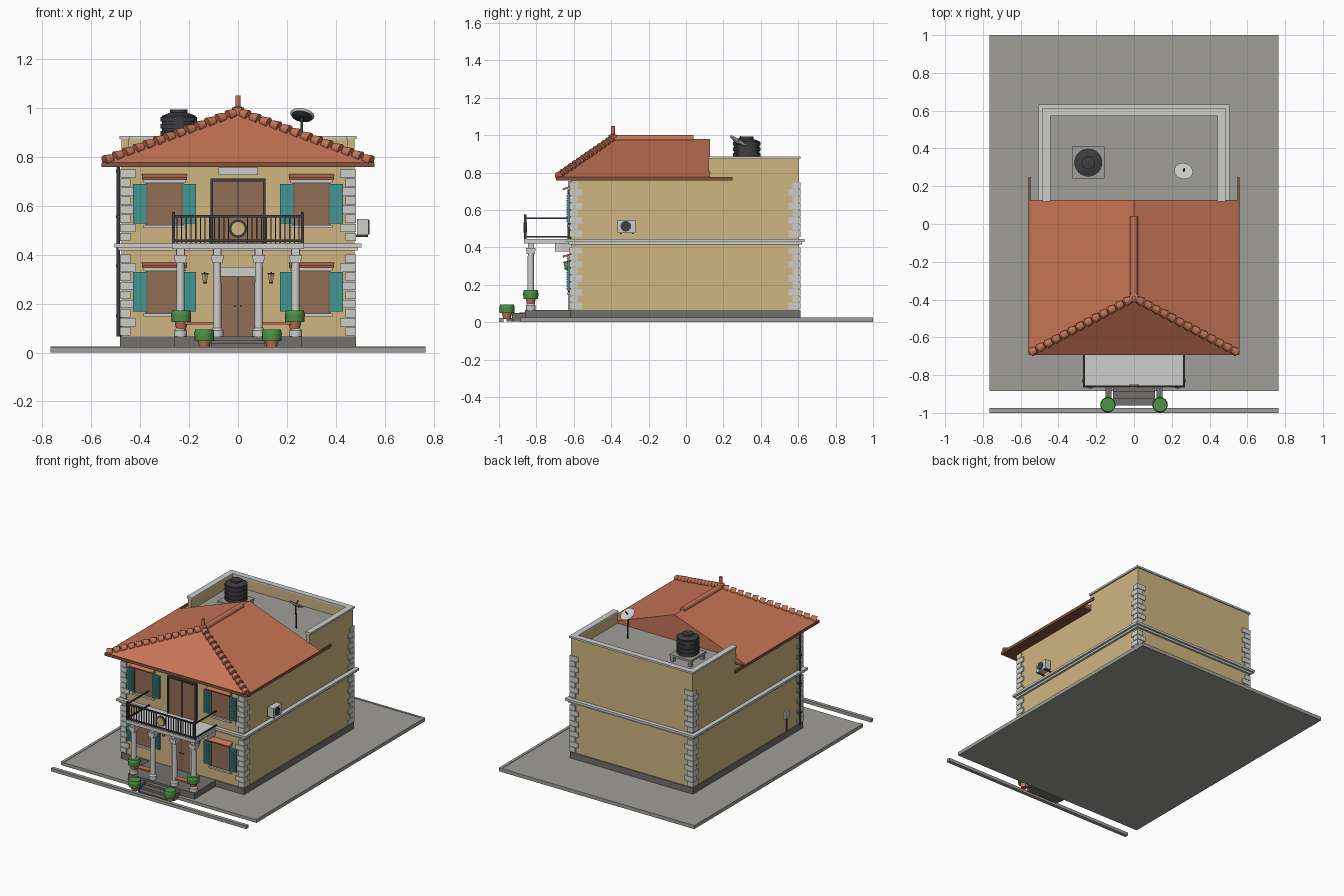
import bpy, bmesh, math
from mathutils import Matrix, Vector

cube = bpy.data.objects.get("Cube")
if cube:
    bpy.data.objects.remove(cube, do_unlink=True)


def material(name, r, g, b):
    lin = [(c / 255 / 12.92 if c < 10 else ((c / 255 + 0.055) / 1.055) ** 2.4) for c in (r, g, b)]
    m = bpy.data.materials.new(name)
    m.use_nodes = True
    m.diffuse_color = (*lin, 1)
    m.node_tree.nodes["Principled BSDF"].inputs["Base Color"].default_value = (*lin, 1)
    return m


WALL = material("ochre plaster", 208, 182, 130)
ROOF = material("terracotta", 198, 116, 86)
WOOD = material("brown wood", 146, 110, 85)
FASCIA = material("dark brown wood", 132, 84, 60)
TEAL = material("teal paint", 66, 150, 150)
STONE = material("pale stone", 206, 206, 204)
PAVING = material("grey paving", 160, 159, 154)
PLINTH = material("dark grey stone", 114, 112, 110)
METAL = material("charcoal metal", 62, 62, 66)
LEAF = material("leaf green", 78, 148, 72)


class Part:
    """Collects primitives into one named object."""

    def __init__(self, name, mat):
        self.name, self.mat, self.bm = name, mat, bmesh.new()

    def box(self, x0, x1, y0, y1, z0, z1, rot=None):
        centre = Matrix.Translation(((x0 + x1) / 2, (y0 + y1) / 2, (z0 + z1) / 2))
        size = Matrix.Diagonal((abs(x1 - x0), abs(y1 - y0), abs(z1 - z0), 1))
        bmesh.ops.create_cube(self.bm, size=1, matrix=centre @ (rot or Matrix()) @ size)
        return self

    def rod(self, a, b, r0, r1=None, sides=12):
        a, b = Vector(a), Vector(b)
        turn = (b - a).to_track_quat('Z', 'Y').to_matrix().to_4x4()
        bmesh.ops.create_cone(self.bm, cap_ends=True, segments=sides, radius1=r0,
                              radius2=r0 if r1 is None else r1, depth=(b - a).length,
                              matrix=Matrix.Translation((a + b) / 2) @ turn)
        return self

    def lathe(self, x, y, profile, sides=24):
        for (r0, z0), (r1, z1) in zip(profile, profile[1:]):
            if z1 > z0:
                self.rod((x, y, z0), (x, y, z1), r0, r1, sides)
        return self

    def done(self, smooth=False):
        me = bpy.data.meshes.new(self.name)
        self.bm.to_mesh(me)
        self.bm.free()
        me.materials.append(self.mat)
        ob = bpy.data.objects.new(self.name, me)
        bpy.context.collection.objects.link(ob)
        if smooth:
            bpy.ops.object.select_all(action='DESELECT')
            ob.select_set(True)
            bpy.context.view_layer.objects.active = ob
            bpy.ops.object.shade_smooth_by_angle(angle=math.radians(40))
        return ob


SIDES = (-1, 1)
FRONT, BACK, HALF = -0.615, 0.605, 0.475

# Ground, kerb and plinth
Part("ground_slab", PAVING).box(-.765, .765, -.885, 1, 0, .022).done()
kerb = Part("kerbs", PAVING).box(-.765, .765, -1, -.975, 0, .022).box(-.745, .745, .985, 1, .02, .025)
for s in SIDES:
    kerb.box(s * .765, s * .745, -.885, 1, .02, .025)
kerb.done()
plinth = Part("plinth", PLINTH).box(-.482, .482, FRONT - .006, BACK + .006, .02, .065)
plinth.box(-.26, .26, -.86, FRONT, .02, .065).done()
steps = Part("front_steps", PLINTH)
for y, z in ((-.89, .052), (-.925, .038), (-.96, .022)):
    steps.box(-.11, .11, y, -.86, .005, z)
for s in SIDES:
    steps.box(s * .12, s * .15, -.93, -.86, .005, .05)
steps.done()

# House body, parapet and roof deck
walls = Part("house_walls", WALL).box(-HALF, HALF, FRONT, BACK, .06, .795)
walls.box(-HALF, HALF, BACK - .03, BACK, .79, .873)
cap = Part("parapet_cap", STONE).box(-.485, .485, BACK - .033, BACK + .008, .872, .885)
for s in SIDES:
    walls.box(s * HALF, s * .447, .12, BACK, .79, .873)
    cap.box(s * .485, s * .443, .12, BACK + .008, .872, .885)
walls.done()
cap.done()
Part("roof_deck", PAVING).box(-.447, .447, .1, BACK - .03, .794, .80).done()

# String course around the middle
belt = Part("string_course", STONE)
belt.box(-.505, .505, FRONT - .025, BACK + .028, .43, .446)
belt.box(-.49, .49, FRONT - .012, BACK + .014, .416, .432).done()

# Corner quoins, alternating long and short
quoins = Part("corner_quoins", STONE)
for s in SIDES:
    for y, d in ((FRONT, 1), (BACK, -1)):
        for start, count in ((.07, 9), (.455, 8)):
            for i in range(count):
                a, b = (.058, .036) if i % 2 else (.036, .058)
                z = start + i * .037
                quoins.box(s * (HALF + .008), s * (HALF - a), y - d * .008, y + d * b, z, z + .034)
quoins.done()

# Hipped front roof with a gable behind
bm = bmesh.new()
pts = [bm.verts.new(p) for p in ((-.555, -.69, .776), (.555, -.69, .776), (.555, .128, .776),
                                 (-.555, .128, .776), (0, -.39, .98), (0, .128, .98))]
for f in ((0, 1, 4), (1, 2, 5, 4), (3, 0, 4, 5), (2, 3, 5), (3, 2, 1, 0)):
    bm.faces.new([pts[i] for i in f])
roof = Part("main_roof", ROOF)
roof.bm.free()
roof.bm = bm
roof.done()
fascia = Part("eaves_boards", FASCIA).box(-.557, .557, -.694, .128, .757, .777)
for s in SIDES:
    fascia.box(s * .548, s * .558, -.694, .248, .757, .777)
fascia.done()

# Ridge roll, hip tiles and finial
Part("ridge_cap", ROOF).rod((0, -.39, .98), (0, .04, .98), .02).done(True)
tiles = Part("hip_tiles", ROOF)
for s in SIDES:
    low, high = Vector((s * .545, -.68, .782)), Vector((0, -.39, .982))
    step = (high - low) / 13
    for i in range(13):
        p = low + step * i
        tiles.rod(p, p + step * .72, .024, .018, 10)
tiles.done(True)
Part("roof_finial", ROOF).lathe(0, -.39, [(.024, .97), (.024, 1.0), (.011, 1.005), (.011, 1.05)], 12).done()

# Windows, shutters, sills and small tiled hoods
panes = Part("window_panels", WOOD)
bars = Part("window_frames", FASCIA)
shutters = Part("shutters", TEAL)
sills = Part("window_sills", STONE)
hoods = Part("window_hoods", ROOF)
for s in SIDES:
    for z in (.16, .52):
        x = s * .30
        panes.box(x - .07, x + .07, FRONT - .008, FRONT, z, z + .17)
        for e in SIDES:
            bars.box(x + e * .07, x + e * .077, FRONT - .014, FRONT, z, z + .175)
            a, b = sorted((x + e * .073, x + e * .128))
            shutters.box(a, b, FRONT - .018, FRONT - .006, z + .008, z + .168)
            for i in range(12):
                h = z + .016 + i * .0122
                shutters.box(a + .007, b - .007, FRONT - .023, FRONT - .016, h, h + .007)
        sills.box(x - .085, x + .085, FRONT - .022, FRONT, z - .012, z)
        sills.box(x - .085, x + .085, FRONT - .014, FRONT, z + .173, z + .186)
        hoods.box(x - .092, x + .092, FRONT - .045, FRONT, z + .192, z + .202,
                  Matrix.Rotation(.3, 4, 'X'))
for p in (panes, bars, shutters, sills, hoods):
    p.done()

# Front door and balcony door
doors = Part("doors", WOOD).box(-.07, .07, FRONT - .012, FRONT, .065, .31)
doors.box(-.105, .105, FRONT - .01, FRONT, .446, .70).done()
frame = Part("door_frames", METAL).box(-.113, .113, FRONT - .018, FRONT, .698, .71)
frame.box(-.003, .003, FRONT - .016, FRONT, .446, .70).box(-.002, .002, FRONT - .014, FRONT, .065, .31)
surround = Part("door_surrounds", STONE).box(-.08, .08, FRONT - .02, FRONT, .31, .35)
surround.box(-.08, .08, FRONT - .015, FRONT, .725, .755)
for s in SIDES:
    frame.box(s * .103, s * .113, FRONT - .018, FRONT, .446, .71)
    surround.box(s * .07, s * .082, FRONT - .015, FRONT, .065, .31)
    frame.rod((s * .012, FRONT - .018, .19), (s * .012, FRONT - .008, .19), .005)
frame.done()
surround.done()

# Balcony slab, brackets and columns
balcony = Part("balcony_slab", STONE).box(-.27, .27, -.866, FRONT, .422, .446)
columns = Part("porch_columns", STONE)
for x in (-.235, -.085, .085, .235):
    balcony.box(x - .018, x + .018, -.70, FRONT, .378, .424)
    columns.lathe(x, -.83, [(.026, .065), (.026, .09), (.018, .1), (.016, .365)], 20)
    columns.box(x - .022, x + .022, -.852, -.808, .365, .38)
    columns.box(x - .026, x + .026, -.856, -.804, .38, .398)
    columns.box(x - .016, x + .016, -.846, -.814, .398, .424)
balcony.done()
columns.done(True)
rails = Part("porch_benches", ROOF)
for s in SIDES:
    rails.box(s * .1, s * .225, -.85, -.81, .114, .124)
rails.done()

# Balcony railing with a round medallion
railing = Part("balcony_railing", METAL)
for z in (.456, .557):
    railing.box(-.268, .268, -.864, -.855, z - .005, z + .005)
for s in SIDES:
    railing.box(s * .257, s * .269, -.866, -.854, .446, .575)
    for z in (.456, .557):
        railing.box(s * .26, s * .268, -.86, FRONT, z - .004, z + .004)
for i in range(-13, 14):
    if abs(i) > 1:
        railing.box(i * .0192 - .0025, i * .0192 + .0025, -.862, -.857, .446, .557)
railing.rod((0, -.864, .506), (0, -.856, .506), .036, sides=24)
railing.done()
Part("railing_medallion", WALL).rod((0, -.868, .506), (0, -.85, .506), .027, sides=24).done()

# Potted shrubs
pots = Part("plant_pots", ROOF)
shrubs = Part("shrubs", LEAF)
for s in SIDES:
    for x, y, z in ((.138, -.957, .018), (.232, -.83, .095)):
        pots.lathe(s * x, y, [(.02, z), (.028, z + .034)], 16)
        shrubs.lathe(s * x, y, [(.039, z + .03), (.041, z + .06), (.037, z + .077)], 16)
pots.done(True)
shrubs.done(True)

# Wall lanterns beside the door
lamps = Part("wall_lanterns", METAL)
glass = Part("lantern_glass", WALL)
for s in SIDES:
    glass.rod((s * .135, -.64, .288), (s * .135, -.64, .318), .009, .014, 6)
    lamps.rod((s * .135, -.64, .318), (s * .135, -.64, .324), .018, .016, 6)
    lamps.rod((s * .135, -.64, .282), (s * .135, -.64, .288), .01, .01, 6)
    lamps.box(s * .132, s * .138, -.64, FRONT, .322, .328)
lamps.done()
glass.done()

# Air conditioner on the side wall
Part("air_conditioner", STONE).box(.487, .533, -.365, -.27, .48, .546).done()
fan = Part("air_conditioner_fan", METAL).rod((.53, -.322, .513), (.537, -.322, .513), .028, sides=20)
for y in (-.35, -.285):
    fan.box(HALF, .53, y - .004, y + .004, .472, .48)
fan.done()

# Downpipe and meter box on the other side
pipe = Part("downpipe", METAL).rod((-.489, -.575, .065), (-.489, -.575, .757), .007)
for z in (.15, .355, .555, .74):
    pipe.box(-.499, -HALF, -.586, -.564, z - .005, z + .005)
pipe.done()
Part("meter_box", STONE).box(-.487, -HALF, -.46, -.42, .16, .21).done()
Part("meter_conduit", METAL).rod((-.48, -.44, .065), (-.48, -.44, .16), .004, sides=8).done()

# Water tank on its stand
stand = Part("tank_stand", PAVING).box(-.327, -.157, .24, .41, .835, .85)
for x in (-.31, -.174):
    for y in (.257, .393):
        stand.box(x - .012, x + .012, y - .012, y + .012, .80, .836)
stand.done()
tank = Part("water_tank", METAL).lathe(-.242, .325, [(.068, .85), (.068, .967), (.035, .98), (.035, .992)])
for i in range(4):
    tank.lathe(-.242, .325, [(.074, .857 + i * .029), (.074, .876 + i * .029)])
tank.done(True)

# Satellite dish facing up and back
centre, aim = Vector((.262, .278, .968)), Vector((.15, .5, .8)).normalized()
dish = Part("satellite_dish", STONE).rod(centre - aim * .004, centre + aim * .004, .044, .05, 24)
dish.done(True)
mount = Part("dish_mast", METAL).rod((.262, .278, .80), centre - aim * .008, .005)
mount.rod(centre - aim * .012, centre - aim * .004, .02, .044, 24)
mount.rod(centre, centre + aim * .03, .004, sides=8).done()
